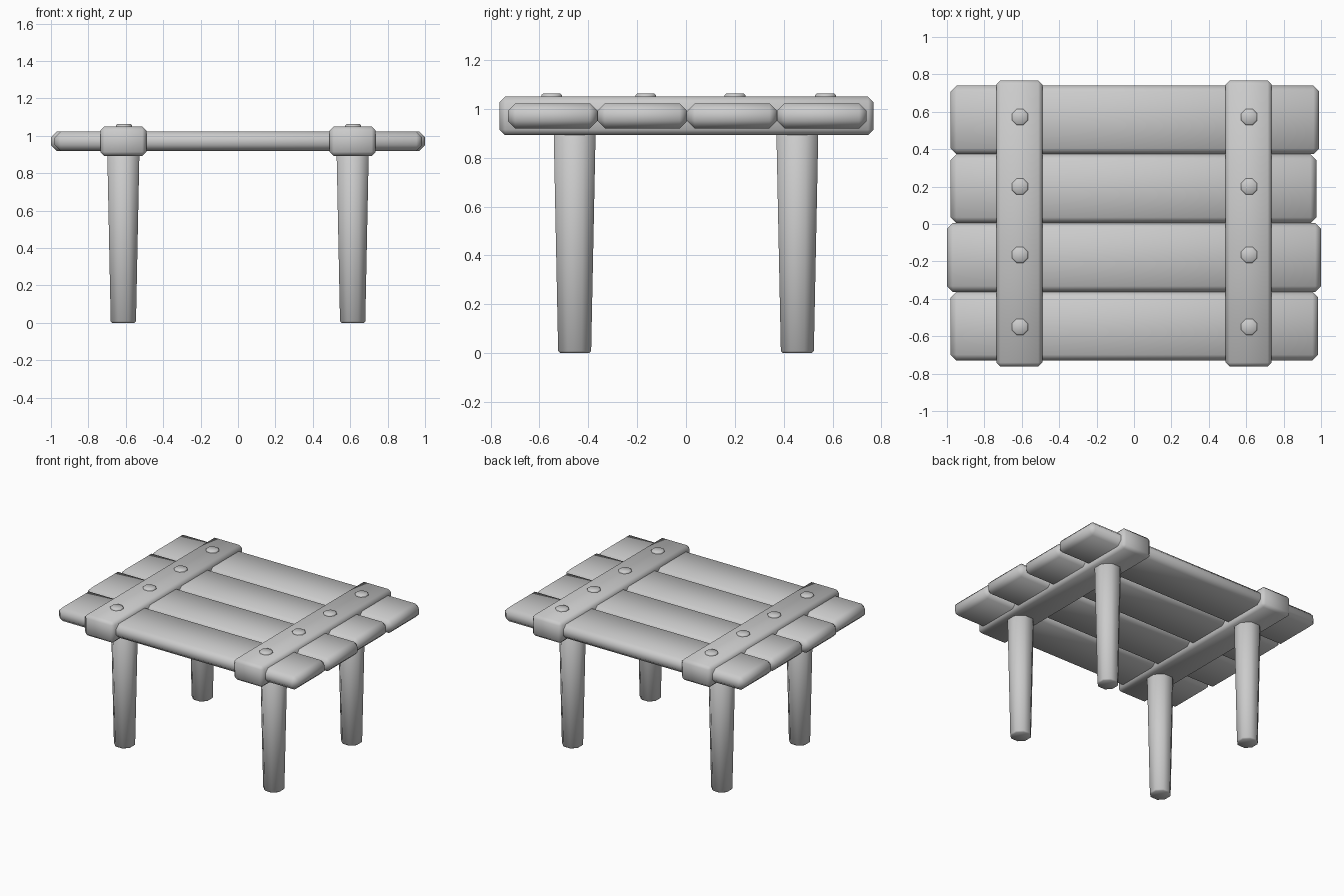
import bpy
from math import radians, pi

if "Cube" in bpy.data.objects:
    bpy.data.objects.remove(bpy.data.objects["Cube"])


def finish(ob, name, bevel, angle=40, smooth=50):
    ob.name = name
    bpy.ops.object.transform_apply(location=False, rotation=True, scale=True)
    if bevel:
        m = ob.modifiers.new("bevel", "BEVEL")
        m.width = bevel
        m.segments = 1
        m.limit_method = 'ANGLE'
        m.angle_limit = radians(angle)
        bpy.ops.object.modifier_apply(modifier=m.name)
    bpy.ops.object.shade_smooth_by_angle(angle=radians(smooth))
    return ob


def box(name, x0, x1, y0, y1, z0, z1, bevel):
    bpy.ops.mesh.primitive_cube_add(
        size=1, location=((x0 + x1) / 2, (y0 + y1) / 2, (z0 + z1) / 2))
    ob = bpy.context.object
    ob.scale = (x1 - x0, y1 - y0, z1 - z0)
    return finish(ob, name, bevel)


def post(name, x, y, z0, z1, r0, r1, bevel):
    bpy.ops.mesh.primitive_cone_add(
        vertices=8, radius1=r0, radius2=r1, depth=z1 - z0,
        location=(x, y, (z0 + z1) / 2), rotation=(0, 0, pi / 8))
    return finish(bpy.context.object, name, bevel, 60)


# Table top planks, slightly uneven in length
planks = [(-0.98, 0.985, -0.73, -0.363), (-1.0, 1.0, -0.363, 0.005),
          (-0.98, 0.975, 0.005, 0.373), (-0.98, 0.99, 0.373, 0.74)]
for i, (x0, x1, y0, y1) in enumerate(planks):
    box(f"plank_{i + 1}", x0, x1, y0, y1, 0.92, 1.023, 0.031)

for side, sx in (("left", -1), ("right", 1)):
    x = 0.613 * sx
    # Cross batten clamping the planks
    box(f"{side}_batten", x - 0.123, x + 0.123, -0.763, 0.768, 0.892, 1.05, 0.022)
    # Tapered legs
    for end, sy in (("front", -1), ("back", 1)):
        post(f"{end}_{side}_leg", x, 0.456 * sy, 0.0, 0.91, 0.073, 0.093, 0.008)
    # Bolt heads
    for i, y in enumerate((-0.55, -0.165, 0.2, 0.572)):
        post(f"{side}_bolt_{i + 1}", x + 0.003, y, 1.03, 1.062, 0.047, 0.046, 0.006)
